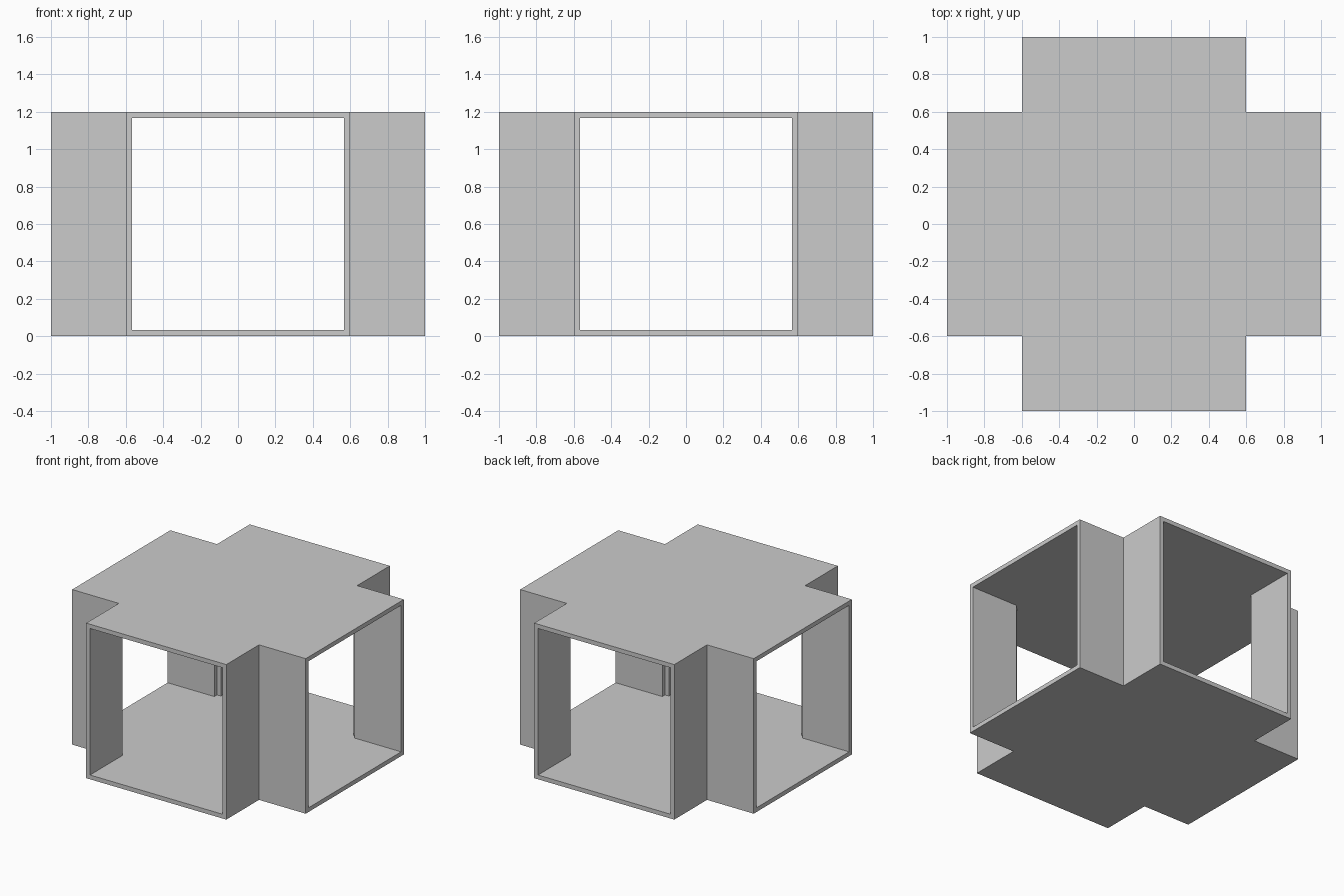
import bpy, bmesh
from mathutils import Vector

if "Cube" in bpy.data.objects:
    bpy.data.objects.remove(bpy.data.objects["Cube"])

R, W, H, T = 1.0, 0.6, 1.2, 0.033  # arm reach, half width, height, panel thickness


def prism(name, outline, z0, z1):
    bm = bmesh.new()
    face = bm.faces.new([bm.verts.new((x, y, z0)) for x, y in outline])
    top = bmesh.ops.extrude_face_region(bm, geom=[face])["geom"]
    verts = [g for g in top if isinstance(g, bmesh.types.BMVert)]
    bmesh.ops.translate(bm, verts=verts, vec=Vector((0, 0, z1 - z0)))
    bmesh.ops.recalc_face_normals(bm, faces=bm.faces[:])
    me = bpy.data.meshes.new(name)
    bm.to_mesh(me)
    bm.free()
    ob = bpy.data.objects.new(name, me)
    bpy.context.collection.objects.link(ob)
    return ob


# Cross-shaped floor and ceiling panels
quarter = [(R, -W), (R, W), (W, W)]
cross = []
for i in range(4):
    cross += quarter
    quarter = [(-y, x) for x, y in quarter]
prism("floor", cross, 0, T)
prism("ceiling", cross, H - T, H)

# Two side walls per arm, meeting the neighbouring arm's wall at its outer corner
for sx, side in ((-1, "left"), (1, "right")):
    for sy, end in ((-1, "front"), (1, "back")):
        along_y = [(W - T, W), (W, W), (W, R), (W - T, R)]
        along_x = [(y, x) for x, y in along_y]
        for arm, shape in ((end, along_y), (side, along_x)):
            prism(f"{arm}_arm_wall_{end}_{side}",
                  [(sx * x, sy * y) for x, y in shape], T, H - T)
